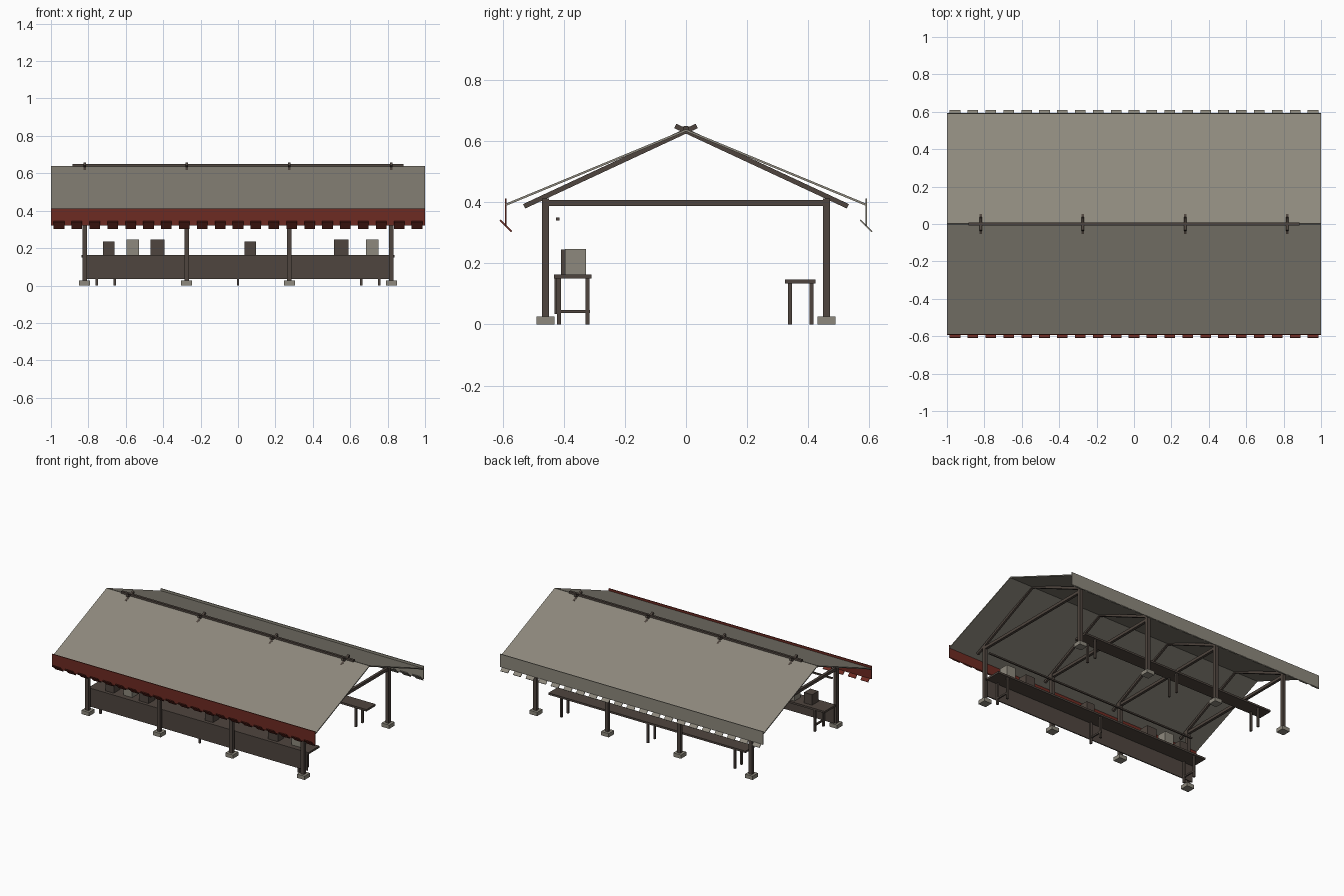
import bpy, bmesh, math
from mathutils import Matrix, Vector

cube = bpy.data.objects.get("Cube")
if cube:
    bpy.data.objects.remove(cube, do_unlink=True)


def material(name, r, g, b):
    m = bpy.data.materials.new(name)
    m.use_nodes = True
    m.diffuse_color = (r, g, b, 1)
    m.node_tree.nodes["Principled BSDF"].inputs["Base Color"].default_value = (r, g, b, 1)
    return m


GREY = material("weathered grey", 0.27, 0.25, 0.205)
WOOD = material("dark wood", 0.078, 0.06, 0.049)
RED = material("dark red cloth", 0.155, 0.024, 0.016)


def box(bm, x, y, z):
    """Box given by (min, max) ranges."""
    size = [r[1] - r[0] for r in (x, y, z)]
    mid = [sum(r) / 2 for r in (x, y, z)]
    bmesh.ops.create_cube(bm, size=1, matrix=Matrix.Translation(mid) @ Matrix.Diagonal((*size, 1)))


def slab(bm, x, start, end, thick):
    """Board over the x range, running between two (y, z) points."""
    a, b = Vector(start), Vector(end)
    d = b - a
    mid = (a + b) / 2
    tilt = Matrix.Rotation(math.atan2(d.y, d.x), 4, 'X')
    size = Matrix.Diagonal((x[1] - x[0], d.length, thick, 1))
    bmesh.ops.create_cube(bm, size=1, matrix=Matrix.Translation((sum(x) / 2, mid.x, mid.y)) @ tilt @ size)


def around(c, width):
    return (c - width / 2, c + width / 2)


def finish(bm, name, mat):
    mesh = bpy.data.meshes.new(name)
    bm.to_mesh(mesh)
    bm.free()
    mesh.materials.append(mat)
    ob = bpy.data.objects.new(name, mesh)
    bpy.context.collection.objects.link(ob)
    return ob


FRAMES = (-0.82, -0.275, 0.275, 0.82)
SIDES = (-1, 1)

# Timber frame: posts on stone feet, tie beams, crossed rafters
feet, posts, ties, rafters = (bmesh.new() for _ in range(4))
for x in FRAMES:
    for s in SIDES:
        box(feet, around(x, 0.058), around(s * 0.46, 0.058), (0, 0.026))
        box(posts, around(x, 0.024), around(s * 0.46, 0.024), (0.026, 0.412))
        slab(rafters, around(x, 0.014), (s * 0.53, 0.387), (s * -0.035, 0.65), 0.016)
    box(ties, around(x, 0.018), (-0.46, 0.46), (0.388, 0.408))
finish(feet, "post_feet", GREY)
finish(posts, "posts", WOOD)
finish(ties, "tie_beams", WOOD)
finish(rafters, "rafters", WOOD)

# Ridge pole and hanging rail
bm = bmesh.new()
box(bm, (-0.885, 0.885), around(0, 0.016), (0.634, 0.65))
finish(bm, "ridge_pole", WOOD)
bm = bmesh.new()
box(bm, (-0.82, 0.82), around(-0.42, 0.01), around(0.345, 0.01))
finish(bm, "hanging_rail", WOOD)

# Canvas roof, valances and their tilted tabs
for s, label, mat in ((-1, "front", RED), (1, "back", GREY)):
    bm = bmesh.new()
    slab(bm, (-1, 1), (s * 0.59, 0.392), (0, 0.636), 0.007)
    finish(bm, label + "_roof", GREY)
    bm = bmesh.new()
    box(bm, (-1, 1), around(s * 0.59, 0.005), (0.322, 0.412))
    finish(bm, label + "_valance", mat)
    bm = bmesh.new()
    for i in range(-10, 11):
        slab(bm, around(i * 0.0957, 0.057), (s * 0.59 - 0.019, 0.342), (s * 0.59 + 0.019, 0.304), 0.005)
    finish(bm, label + "_valance_tabs", mat)

# Front counter
bm = bmesh.new()
box(bm, (-0.837, 0.837), (-0.432, -0.31), (0.15, 0.163))
finish(bm, "counter_top", WOOD)
bm = bmesh.new()
box(bm, (-0.83, 0.83), (-0.43, -0.423), (0.035, 0.15))
finish(bm, "counter_panel", WOOD)
bm = bmesh.new()
for x in (-0.755, 0, 0.755):
    for y in (-0.416, -0.322):
        box(bm, around(x, 0.013), around(y, 0.013), (0, 0.15))
    box(bm, around(x, 0.01), (-0.425, -0.314), (0.037, 0.048))
finish(bm, "counter_legs", WOOD)

# Back table
bm = bmesh.new()
box(bm, (-0.75, 0.75), (0.325, 0.424), (0.134, 0.147))
finish(bm, "table_top", WOOD)
bm = bmesh.new()
for x in (-0.66, 0, 0.66):
    for y in (0.34, 0.411):
        box(bm, around(x, 0.013), around(y, 0.013), (0, 0.134))
finish(bm, "table_legs", WOOD)

# Goods on the counter: centre, width, top height
dark, light = bmesh.new(), bmesh.new()
for x, width, top in ((-0.69, 0.062, 0.235), (-0.43, 0.073, 0.245), (0.065, 0.062, 0.235), (0.552, 0.075, 0.245)):
    box(dark, around(x, width), around(-0.375, 0.068), (0.163, top))
for x in (-0.562, 0.718):
    box(light, around(x, 0.068), around(-0.362, 0.068), (0.163, 0.247))
finish(dark, "wooden_crates", WOOD)
finish(light, "grey_crates", GREY)
